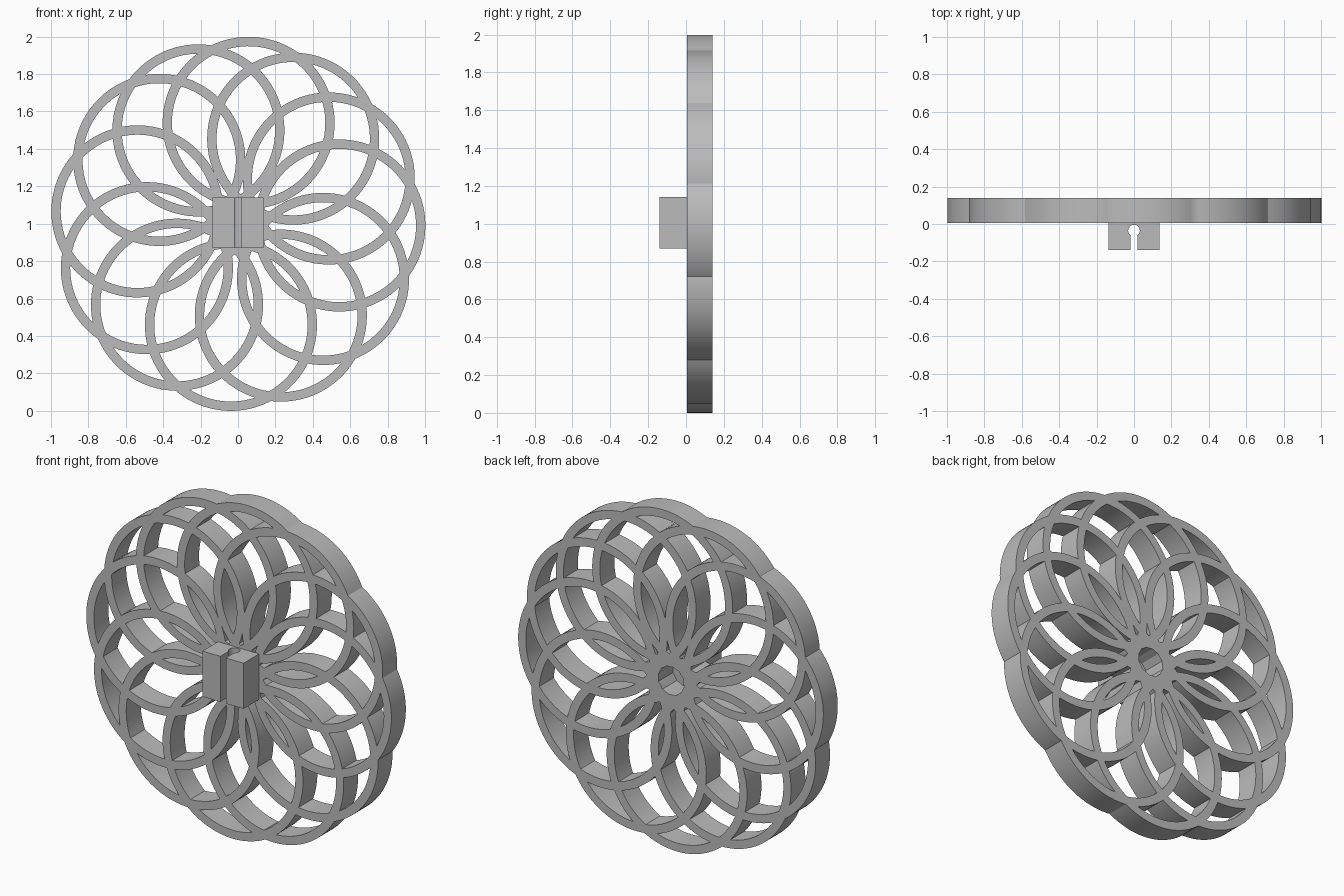
import bpy, bmesh
from math import cos, sin, pi, radians

cube = bpy.data.objects.get("Cube")
if cube:
    bpy.data.objects.remove(cube, do_unlink=True)

grey = bpy.data.materials.new("light grey")
grey.use_nodes = True
grey.diffuse_color = (0.5, 0.5, 0.5, 1)
grey.node_tree.nodes["Principled BSDF"].inputs["Base Color"].default_value = (0.5, 0.5, 0.5, 1)

FRONT, BACK = 0.005, 0.14      # depth of the wheel
RADIUS, BAND = 0.46, 0.05      # each loop
REACH, HEIGHT = 0.542, 1.0     # loop centres around the hub


def make_object(name, bm):
    bmesh.ops.recalc_face_normals(bm, faces=bm.faces)
    mesh = bpy.data.meshes.new(name)
    bm.to_mesh(mesh)
    bm.free()
    mesh.materials.append(grey)
    obj = bpy.data.objects.new(name, mesh)
    bpy.context.collection.objects.link(obj)
    return obj


def make_loop(name, angle, steps=96):
    """Flat hoop standing in the xz plane."""
    bm = bmesh.new()
    cx, cz = REACH * cos(angle), HEIGHT + REACH * sin(angle)
    section = [(RADIUS, FRONT), (RADIUS, BACK), (RADIUS - BAND, BACK), (RADIUS - BAND, FRONT)]
    rows = []
    for i in range(steps):
        t = 2 * pi * i / steps + angle
        rows.append([bm.verts.new((cx + r * cos(t), y, cz + r * sin(t))) for r, y in section])
    for i in range(steps):
        a, b = rows[i], rows[(i + 1) % steps]
        for j in range(4):
            k = (j + 1) % 4
            bm.faces.new((a[j], a[k], b[k], b[j]))
    return make_object(name, bm)


# Wheel of overlapping loops, fused into one lattice
angles = [-1, 26.5, 57, 84, 113, 141, 173, 206, 233, 266, 295, 327]
loops = [make_loop("loop_lattice" if i == 0 else "loop", radians(a)) for i, a in enumerate(angles)]
lattice = loops[0]
bpy.context.view_layer.objects.active = lattice
for other in loops[1:]:
    union = lattice.modifiers.new("fuse", 'BOOLEAN')
    union.operation = 'UNION'
    union.solver = 'MANIFOLD'
    union.object = other
    bpy.ops.object.modifier_apply(modifier=union.name)
    bpy.data.objects.remove(other, do_unlink=True)

# Clip block with a keyhole slot running from top to bottom
HALF, FACE, SLOT, HOLE, HOLE_Y = 0.135, -0.14, 0.018, 0.031, -0.035
outline = [(-SLOT, FACE), (-HALF, FACE), (-HALF, FRONT), (HALF, FRONT), (HALF, FACE), (SLOT, FACE)]
for i in range(25):
    t = radians(-55 + 290 * i / 24)
    outline.append((HOLE * cos(t), HOLE_Y + HOLE * sin(t)))
bm = bmesh.new()
base = bm.faces.new([bm.verts.new((x, y, HEIGHT + 0.005 - HALF)) for x, y in outline])
top = bmesh.ops.extrude_face_region(bm, geom=[base])["geom"]
bmesh.ops.translate(bm, vec=(0, 0, 2 * HALF), verts=[v for v in top if isinstance(v, bmesh.types.BMVert)])
clip = make_object("clip_block", bm)

# Smooth curves with crisp edges
for obj in (lattice, clip):
    bpy.ops.object.select_all(action='DESELECT')
    obj.select_set(True)
    bpy.context.view_layer.objects.active = obj
    bpy.ops.object.shade_smooth_by_angle(angle=radians(30))
